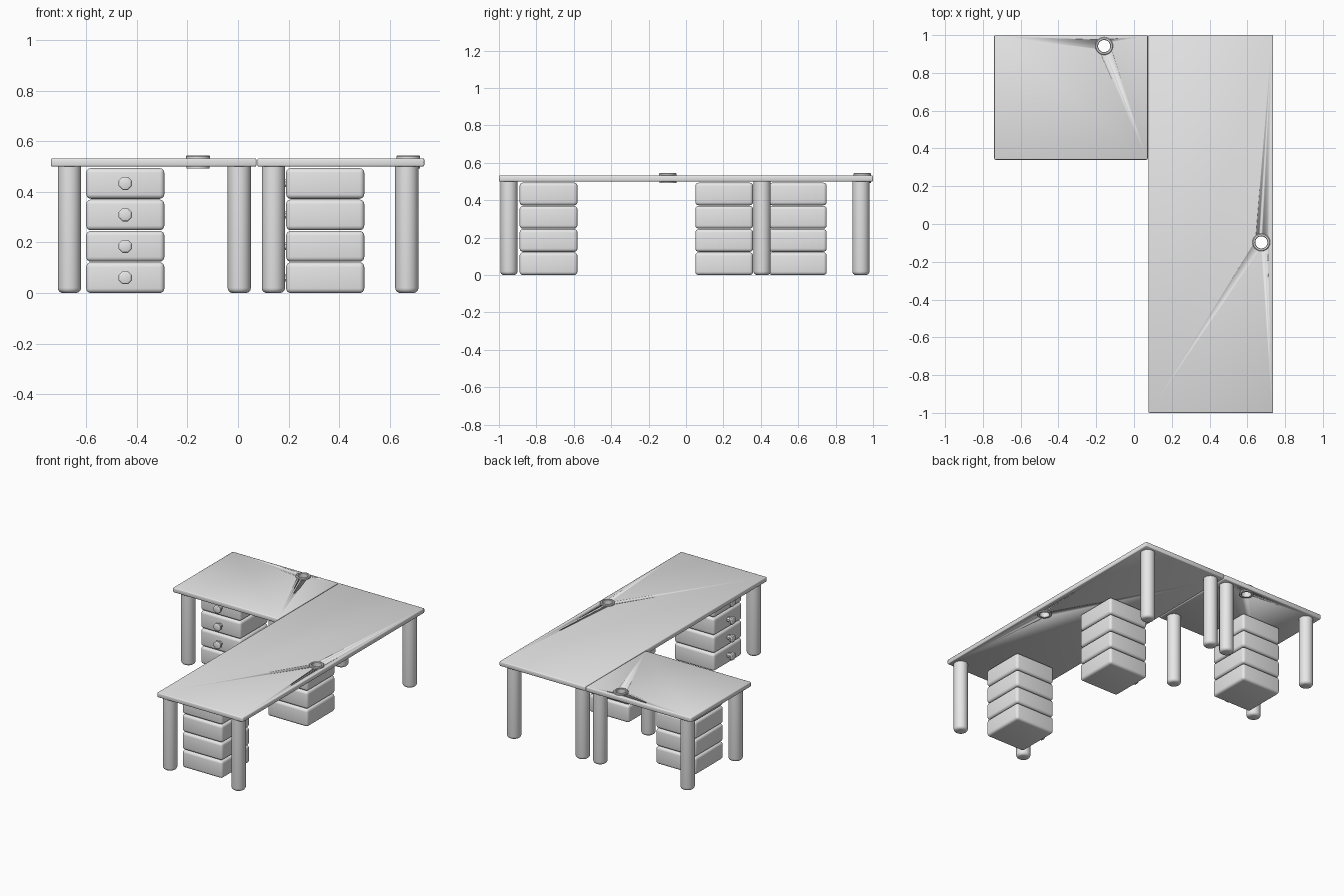
import bpy, bmesh, math
from mathutils import Matrix, Vector

if "Cube" in bpy.data.objects:
    bpy.data.objects.remove(bpy.data.objects["Cube"], do_unlink=True)

GREY = (0.8, 0.8, 0.8, 1.0)
mat = bpy.data.materials.new("light_grey")
mat.use_nodes = True
mat.diffuse_color = GREY
for node in mat.node_tree.nodes:
    if node.type == "BSDF_PRINCIPLED":
        node.inputs["Base Color"].default_value = GREY


def finish(name, bm, matrix=Matrix(), angle=35):
    bmesh.ops.recalc_face_normals(bm, faces=bm.faces)
    mesh = bpy.data.meshes.new(name)
    bm.to_mesh(mesh)
    bm.free()
    mesh.materials.append(mat)
    obj = bpy.data.objects.new(name, mesh)
    obj.matrix_world = matrix
    bpy.context.collection.objects.link(obj)
    bpy.ops.object.select_all(action="DESELECT")
    obj.select_set(True)
    bpy.context.view_layer.objects.active = obj
    bpy.ops.object.shade_smooth_by_angle(angle=math.radians(angle))
    return obj


def rounded_box(name, low, high, radius, segments):
    low, high = Vector(low), Vector(high)
    bm = bmesh.new()
    bmesh.ops.create_cube(bm, size=1)
    bmesh.ops.scale(bm, vec=high - low, verts=bm.verts)
    bmesh.ops.bevel(bm, geom=bm.edges[:], offset=radius, segments=segments,
                    profile=0.5, affect="EDGES")
    return finish(name, bm, Matrix.Translation((low + high) / 2), 50)


def lathe(name, profile, sides, matrix, closed=False, angle=35):
    """Spin (radius, height) points around the local z axis."""
    bm = bmesh.new()
    verts = [bm.verts.new((r, 0, z)) for r, z in profile]
    pairs = list(zip(verts, verts[1:]))
    if closed:
        pairs.append((verts[-1], verts[0]))
    edges = [bm.edges.new(p) for p in pairs]
    bmesh.ops.spin(bm, geom=verts + edges, axis=(0, 0, 1), cent=(0, 0, 0),
                   steps=sides, angle=math.tau)
    bmesh.ops.remove_doubles(bm, verts=bm.verts, dist=0.0001)
    return finish(name, bm, matrix, angle)


# Desk tops with a cable hole through each
TOP_LOW, TOP_HIGH = 0.5, 0.533
desks = {
    "side_desk": ((-0.74, 0.34), (0.073, 1.0), (-0.158, 0.942)),
    "main_desk": ((0.077, -1.0), (0.737, 1.0), (0.674, -0.097)),
}
grommet_profile = [(0.032, 0.493), (0.046, 0.493), (0.046, 0.503), (0.036, 0.503),
                   (0.036, 0.53), (0.047, 0.53), (0.047, 0.541), (0.043, 0.545),
                   (0.035, 0.545), (0.032, 0.541)]
for name, (low, high, hole) in desks.items():
    top = rounded_box(name + "_top", (*low, TOP_LOW), (*high, TOP_HIGH), 0.006, 2)
    place = Matrix.Translation((*hole, 0))
    cutter = lathe(name + "_hole_cutter",
                   [(0, 0.4), (0.035, 0.4), (0.035, 0.6), (0, 0.6)], 32, place)
    cutter.hide_render = True
    cutter.hide_viewport = True
    cut = top.modifiers.new("cable_hole", "BOOLEAN")
    cut.operation = "DIFFERENCE"
    cut.solver = "EXACT"
    cut.object = cutter
    lathe(name + "_cable_grommet", grommet_profile, 32, place, closed=True)

# Round legs with softened feet
R, SOFT = 0.046, 0.02
foot = [(R - SOFT + SOFT * math.sin(a), SOFT - SOFT * math.cos(a))
        for a in (math.pi / 2 * i / 4 for i in range(5))]
leg_profile = [(0, 0)] + foot + [(R, TOP_LOW), (0, TOP_LOW)]
leg_spots = {
    "side_desk": ((-0.667, 0.005), (0.407, 0.935)),
    "main_desk": ((0.14, 0.668), (-0.947, 0.935)),
}
for desk, (xs, ys) in leg_spots.items():
    for x, side in zip(xs, ("right", "left")):
        for y, end in zip(ys, ("front", "back")):
            lathe(f"{desk}_{end}_{side}_leg", leg_profile, 32,
                  Matrix.Translation((x, y, 0)))

# Drawer stacks, with one knob on each drawer facing the given direction
SIZE, HEIGHT, PITCH = 0.309, 0.121, 0.1243
knob_profile = [(0, -0.002), (0.016, -0.002), (0.016, 0.022), (0.028, 0.026),
                (0.028, 0.038), (0.023, 0.043), (0.016, 0.045), (0, 0.045)]
stacks = {
    "side_desk": ((-0.446, 0.598), (0, -1, 0)),
    "main_desk_back": ((0.345, 0.204), (-1, 0, 0)),
    "main_desk_front": ((0.345, -0.735), (-1, 0, 0)),
}
for name, ((x, y), facing) in stacks.items():
    facing = Vector(facing)
    turn = facing.to_track_quat("Z", "Y").to_matrix().to_4x4()
    half = SIZE / 2
    for i in range(4):
        z = i * PITCH
        rounded_box(f"{name}_drawer_{i + 1}", (x - half, y - half, z),
                    (x + half, y + half, z + HEIGHT), 0.018, 4)
        centre = Vector((x, y, z + HEIGHT / 2)) + facing * half
        lathe(f"{name}_knob_{i + 1}", knob_profile, 8,
              Matrix.Translation(centre) @ turn @ Matrix.Rotation(math.pi / 8, 4, "Z"),
              angle=30)
